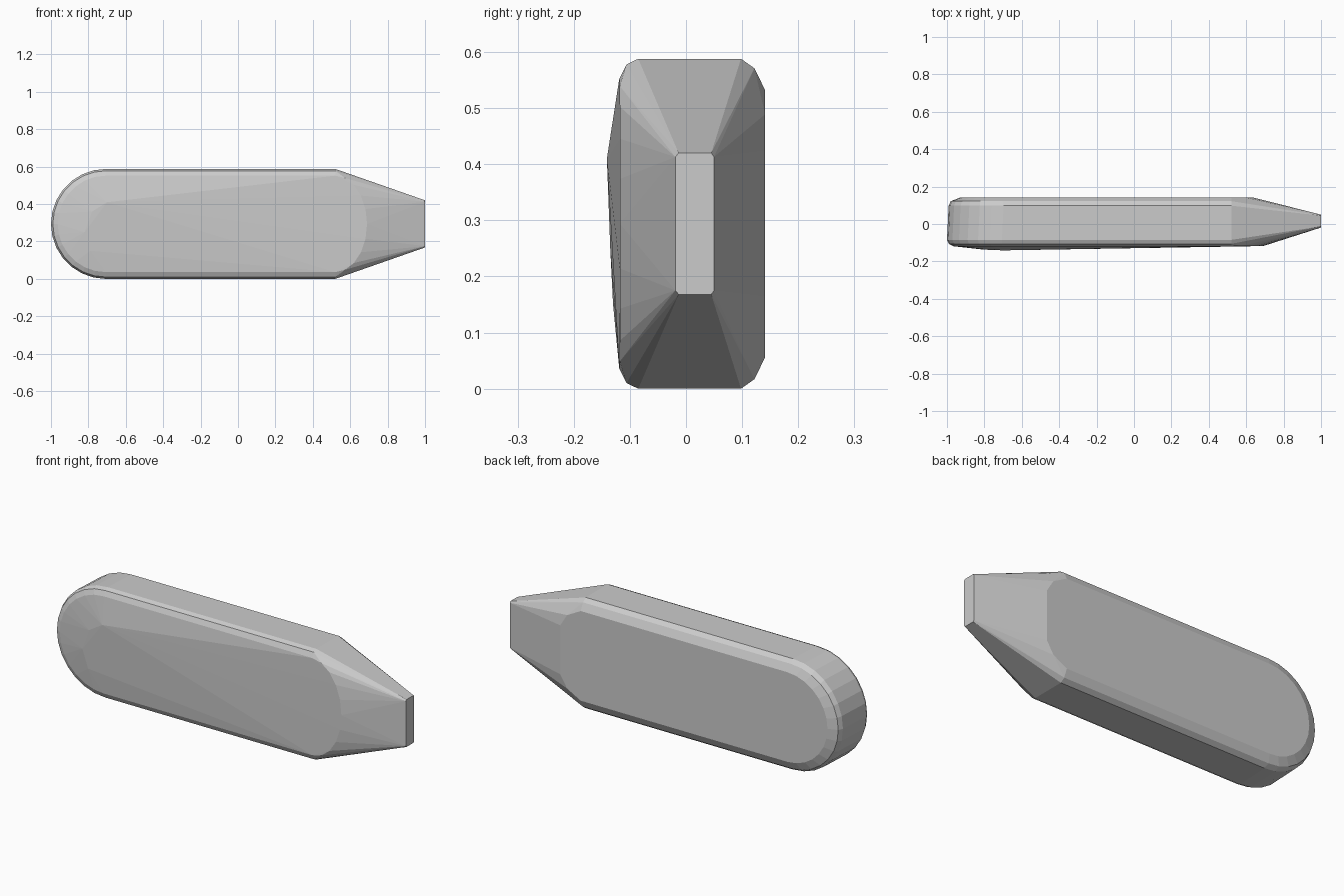
import bpy, bmesh
from math import cos, sin, pi, radians

if "Cube" in bpy.data.objects:
    bpy.data.objects.remove(bpy.data.objects["Cube"])

CZ = 0.294          # mid height
pts = []


def outline(y, r, cx, x_right, n=14):
    """Rounded left end plus straight top and bottom edges at depth y."""
    for i in range(n + 1):
        a = pi / 2 + pi * i / n
        pts.append((cx + r * cos(a), y, CZ + r * sin(a)))
    for s in (-1, 1):
        pts.append((x_right, y, CZ + s * r))


# rim of the body: widest in the middle, rounded over towards front and back
outline(-0.085, 0.294, -0.706, 0.52)
outline(-0.106, 0.284, -0.706, 0.52)
outline(-0.119, 0.258, -0.706, 0.52)
outline(0.098, 0.294, -0.697, 0.52)
outline(0.122, 0.277, -0.703, 0.52)
outline(0.141, 0.238, -0.692, 0.52)

# rounded right end of the front face
for i in range(11):
    a = -pi / 2 + pi * i / 10
    pts.append((0.52 + 0.17 * cos(a), -0.118, CZ + 0.258 * sin(a)))

# chamfered right end of the back face
for s in (-1, 1):
    pts += [(0.64, 0.141, CZ + s * 0.13), (0.60, 0.141, CZ + s * 0.195)]

# shallow bulge on the front
pts += [(-0.70, -0.141, 0.41), (-0.78, -0.138, 0.36),
        (-0.82, -0.135, 0.25), (-0.79, -0.130, 0.15)]

# blunt tip with small chamfers
for s in (-1, 1):
    pts += [(1, -0.013, CZ + s * 0.126), (1, -0.019, CZ + s * 0.119),
            (1, 0.045, CZ + s * 0.126), (1, 0.050, CZ + s * 0.119)]

# wrap everything in one faceted shell
bm = bmesh.new()
for p in pts:
    bm.verts.new(p)
hull = bmesh.ops.convex_hull(bm, input=bm.verts[:])
junk = {e for e in hull["geom_interior"] + hull["geom_unused"]
        if isinstance(e, bmesh.types.BMVert)}
bmesh.ops.delete(bm, geom=list(junk), context='VERTS')
bmesh.ops.dissolve_limit(bm, angle_limit=radians(0.5), verts=bm.verts[:], edges=bm.edges[:])
bmesh.ops.recalc_face_normals(bm, faces=bm.faces[:])

mesh = bpy.data.meshes.new("faceted_body")
bm.to_mesh(mesh)
bm.free()
body = bpy.data.objects.new("faceted_body", mesh)
bpy.context.collection.objects.link(body)
